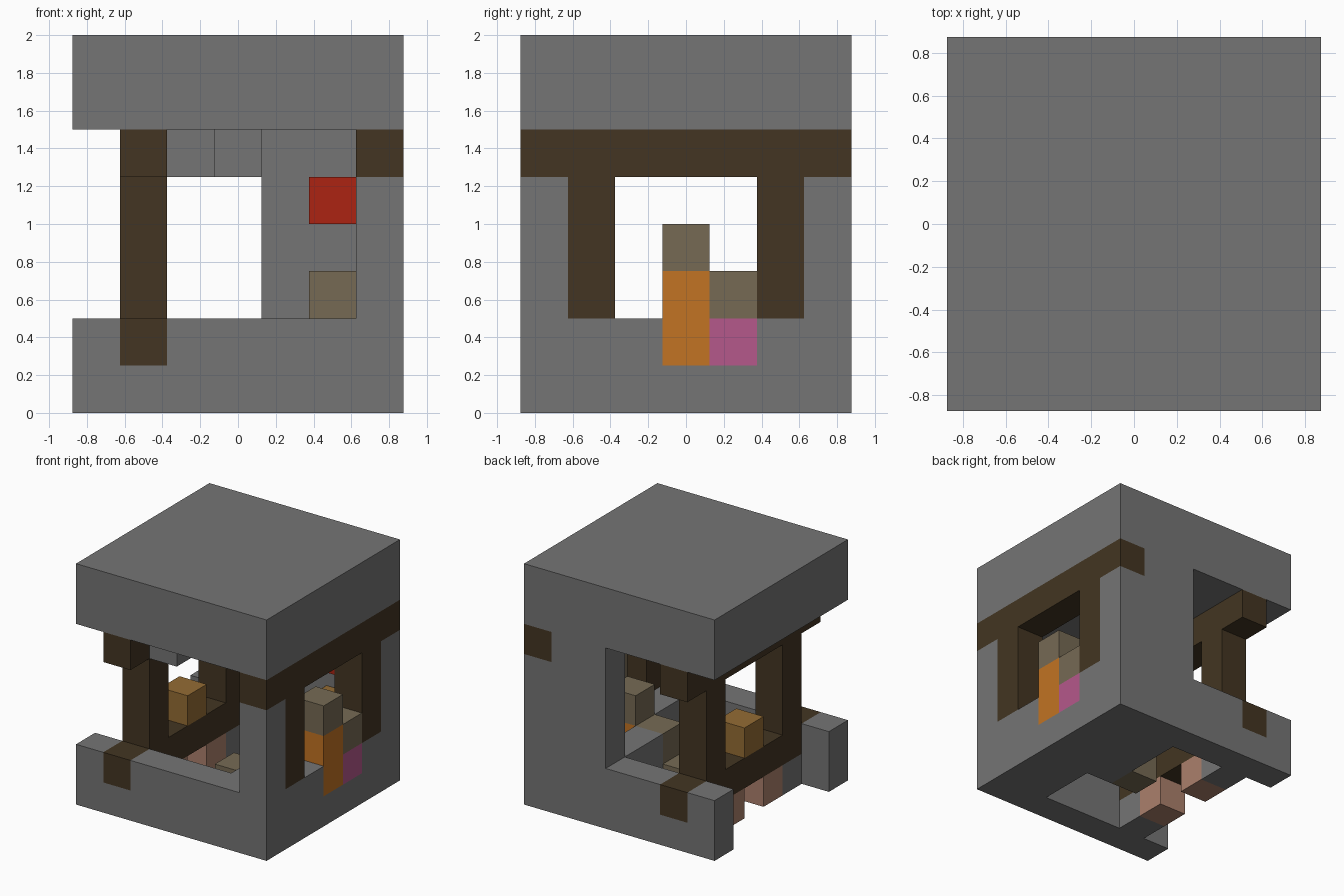
import bpy
import bmesh
from mathutils import Vector

if "Cube" in bpy.data.objects:
    bpy.data.objects.remove(bpy.data.objects["Cube"], do_unlink=True)

CELL = 0.25
ORIGIN = Vector((-0.875, -0.875, 0))


def make_material(name, hex_code):
    srgb = [int(hex_code[n:n + 2], 16) / 255 for n in (0, 2, 4)]
    color = [((c + 0.055) / 1.055) ** 2.4 for c in srgb] + [1]
    mat = bpy.data.materials.new(name)
    mat.use_nodes = True
    mat.diffuse_color = color
    bsdf = next(n for n in mat.node_tree.nodes if n.type == 'BSDF_PRINCIPLED')
    bsdf.inputs["Base Color"].default_value = color
    return mat


GREY = make_material("stone grey", "757575")
BROWN = make_material("dark wood", "433522")
TAUPE = make_material("step taupe", "766a54")
ORANGE = make_material("orange", "c27323")
PINK = make_material("pink", "b5588b")
RED = make_material("red", "ac2412")
GOLD = make_material("gold brown", "946c34")
SKIN = make_material("pale clay", "ab806c")

cells = {}   # grid cell -> part name
parts = {}   # part name -> material


def fill(name, mat, xs, ys, zs):
    """Claim a box of grid cells; each range is a cell or a (first, last) pair."""
    parts[name] = mat
    spans = [(r, r) if isinstance(r, int) else r for r in (xs, ys, zs)]
    for i in range(spans[0][0], spans[0][1] + 1):
        for j in range(spans[1][0], spans[1][1] + 1):
            for k in range(spans[2][0], spans[2][1] + 1):
                cells[i, j, k] = name


# Roof and the two stone bands of the base
fill("roof_slab", GREY, (0, 6), (0, 6), (6, 7))
for side, row in (("front", 0), ("back", 6)):
    fill(side + "_base", GREY, (0, 6), row, (0, 1))
    fill(side + "_left_corner", GREY, 6, row, (2, 4))

# Stone floor on the window side, and landing beside the stairs
fill("window_side_base", GREY, (5, 6), (1, 5), 0)
fill("window_sill", GREY, 6, (1, 5), 1)
fill("inner_ledge", GREY, 5, (1, 2), 1)
fill("landing", GREY, 4, (3, 5), (0, 1))
fill("shelf_base", GREY, 5, 5, 1)
fill("back_wall", GREY, (4, 5), 6, (2, 5))

# Wooden frames on both sides
for side, col in (("left", 6), ("right", 1)):
    fill(side + "_beam", BROWN, col, (0, 6), 5)
    for end, row in (("front", 1), ("back", 5)):
        fill(side + "_" + end + "_post", BROWN, col, row, (2, 4))
fill("right_sill", BROWN, 1, (0, 6), 1)

# Blocks under the right sill
for end, stone, foot in (("front", 1, 2), ("back", 5, 4)):
    fill(end + "_stone_foot", GREY, 1, stone, 0)
    fill(end + "_clay_foot", SKIN, 1, foot, 0)

# Rising steps and their supports
for step in range(4):
    fill("stair_step_" + str(step + 1), TAUPE, 3 + step, 3, step)
fill("stair_support", ORANGE, 5, 3, 1)
fill("tall_stair_support", ORANGE, 6, 3, (1, 2))
fill("side_step", TAUPE, 6, 4, 2)
fill("side_step_support", PINK, 6, 4, 1)

# Small furnishings and ceiling blocks
fill("sill_block", GOLD, 1, 3, 2)
fill("corner_block", GOLD, 5, 5, 2)
fill("wall_block", RED, 5, 5, 4)
fill("ceiling_block_front", GREY, 2, 1, 5)
fill("ceiling_block_middle", GREY, 3, 3, 5)

# Turn each part into a mesh of its exposed faces
for name, mat in parts.items():
    bm = bmesh.new()
    for cell in [c for c, owner in cells.items() if owner == name]:
        base = Vector(cell)
        for axis in range(3):
            for side in (0, 1):
                neighbour = list(cell)
                neighbour[axis] += 2 * side - 1
                if tuple(neighbour) in cells:
                    continue
                u, v, w = Vector(), Vector(), Vector()
                w[axis] = side
                u[(axis + 1) % 3] = 1
                v[(axis + 2) % 3] = 1
                loop = [base + w, base + w + u, base + w + u + v, base + w + v]
                if not side:
                    loop.reverse()
                bm.faces.new([bm.verts.new(ORIGIN + p * CELL) for p in loop])
    if bm.faces:
        bmesh.ops.remove_doubles(bm, verts=bm.verts[:], dist=0.001)
        mesh = bpy.data.meshes.new(name)
        bm.to_mesh(mesh)
        mesh.materials.append(mat)
        bpy.context.collection.objects.link(bpy.data.objects.new(name, mesh))
    bm.free()
